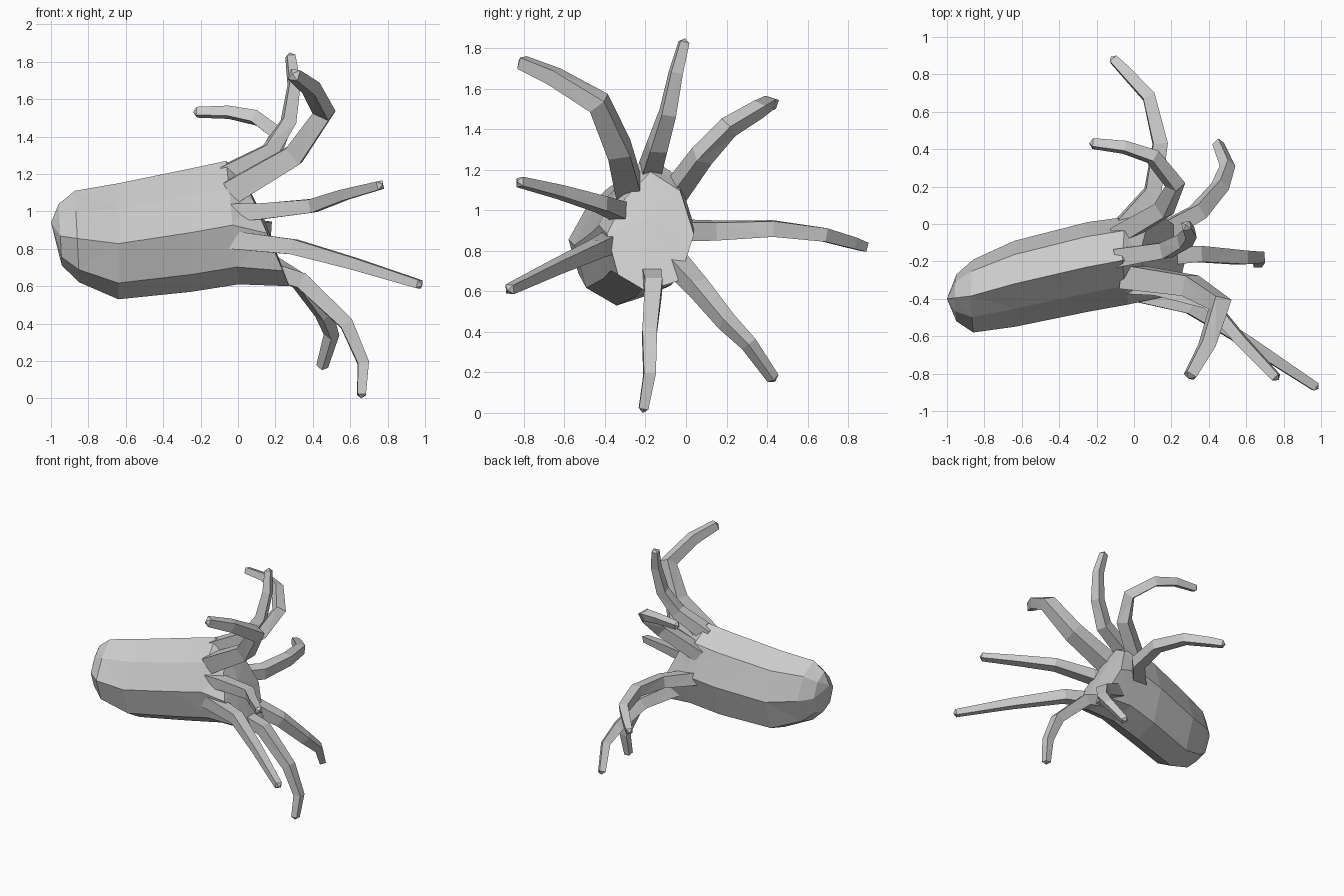
import bpy, bmesh
from mathutils import Vector

cube = bpy.data.objects.get("Cube")
if cube:
    bpy.data.objects.remove(cube, do_unlink=True)

# One plain grey for the whole animal
grey = bpy.data.materials.new("plain grey")
grey.use_nodes = True
grey.diffuse_color = (0.6, 0.6, 0.6, 1)
grey.node_tree.nodes["Principled BSDF"].inputs["Base Color"].default_value = grey.diffuse_color

# Body cross-section: sharp back ridge, flat flanks, blunt belly
SECTION = [(0, 1), (-0.58, 0.56), (-1, -0.04), (-0.75, -0.72), (-0.1, -1),
           (0.65, -0.82), (1, -0.05), (0.68, 0.68)]


def loft(name, rings, start, end):
    """Skin rings of points with flat faces and close both ends at a point."""
    bm = bmesh.new()
    loops = [[bm.verts.new(p) for p in ring] for ring in rings]
    count = len(loops[0])
    first, last = bm.verts.new(start), bm.verts.new(end)
    for i in range(count):
        j = (i + 1) % count
        for a, b in zip(loops, loops[1:]):
            bm.faces.new((a[i], a[j], b[j], b[i]))
        bm.faces.new((first, loops[0][j], loops[0][i]))
        bm.faces.new((last, loops[-1][i], loops[-1][j]))
    bmesh.ops.triangulate(bm, faces=[f for f in bm.faces if len(f.verts) > 3])
    bmesh.ops.recalc_face_normals(bm, faces=bm.faces)
    mesh = bpy.data.meshes.new(name)
    bm.to_mesh(mesh)
    bm.free()
    mesh.materials.append(grey)
    obj = bpy.data.objects.new(name, mesh)
    bpy.context.collection.objects.link(obj)


def body_ring(x, front, back, low, high, tilt):
    """Body cross-section, leaning forward at the bottom by tilt."""
    y, z = (front + back) / 2, (low + high) / 2
    wide, tall = (back - front) / 2, (high - low) / 2
    return [(x - tilt * v * tall, y + u * wide, z + v * tall) for u, v in SECTION]


def tentacle(name, path, width=0.05):
    """Four-sided arm, thick at the root and tapering to a short tip."""
    path = [Vector(p) for p in path]
    rings = []
    side = (path[1] - path[0]).orthogonal()
    for i, p in enumerate(path):
        ahead = (path[min(i + 1, len(path) - 1)] - path[max(i - 1, 0)]).normalized()
        side = (side - ahead * side.dot(ahead)).normalized()
        up = ahead.cross(side)
        r = width * (1.4 - 0.75 * i / (len(path) - 1))
        rings.append([p + side * r, p + up * r, p - side * r, p - up * r])
    loft(name, rings, path[0], path[-1] + ahead * 0.02)


# Body: faceted sack running from the tail end to the tilted mouth face
loft("body", [
    body_ring(-0.95, -0.52, -0.27, 0.71, 1.04, 0.05),
    body_ring(-0.86, -0.58, -0.19, 0.62, 1.11, 0.05),
    body_ring(-0.64, -0.55, -0.09, 0.53, 1.15, 0),
    body_ring(-0.25, -0.47, 0.01, 0.57, 1.23, 0),
    body_ring(-0.03, -0.43, 0.04, 0.61, 1.27, 0.1),
    body_ring(0.15, -0.39, 0.04, 0.6, 1.19, 0.42),
], (-1, -0.4, 0.94), (0.14, -0.2, 0.96))

# Tentacles: each path starts inside the body
tentacle("top_tentacle", [(-0.08, -0.18, 1.19), (0.17, -0.14, 1.32), (0.27, -0.09, 1.48),
                          (0.3, -0.05, 1.68), (0.28, -0.01, 1.83)])
tentacle("upper_front_tentacle", [(-0.04, -0.28, 1.1), (0.3, -0.33, 1.3), (0.46, -0.43, 1.53),
                                  (0.39, -0.65, 1.66), (0.3, -0.81, 1.73)], 0.065)
tentacle("upper_back_tentacle", [(-0.08, -0.06, 1.08), (0.16, 0.08, 1.27), (0.22, 0.21, 1.41),
                                 (0.1, 0.36, 1.5), (-0.05, 0.41, 1.53), (-0.22, 0.43, 1.53)])
tentacle("back_tentacle", [(-0.1, -0.06, 0.9), (0.1, 0.17, 0.9), (0.14, 0.43, 0.91),
                           (0.08, 0.68, 0.88), (-0.05, 0.82, 0.84), (-0.11, 0.88, 0.82)])
tentacle("lower_back_tentacle", [(0.12, -0.06, 0.75), (0.34, 0.06, 0.62), (0.46, 0.2, 0.45),
                                 (0.5, 0.31, 0.34), (0.45, 0.43, 0.17)])
tentacle("bottom_tentacle", [(0.05, -0.18, 0.72), (0.34, -0.16, 0.63), (0.58, -0.18, 0.4),
                             (0.67, -0.18, 0.19), (0.66, -0.21, 0.02)])
tentacle("lower_front_tentacle", [(-0.06, -0.35, 0.85), (0.3, -0.44, 0.81), (0.62, -0.64, 0.72),
                                  (0.97, -0.87, 0.61)])
tentacle("middle_front_tentacle", [(-0.12, -0.32, 0.99), (0.12, -0.34, 1), (0.4, -0.42, 1.03),
                                   (0.57, -0.62, 1.09), (0.76, -0.82, 1.14)])
